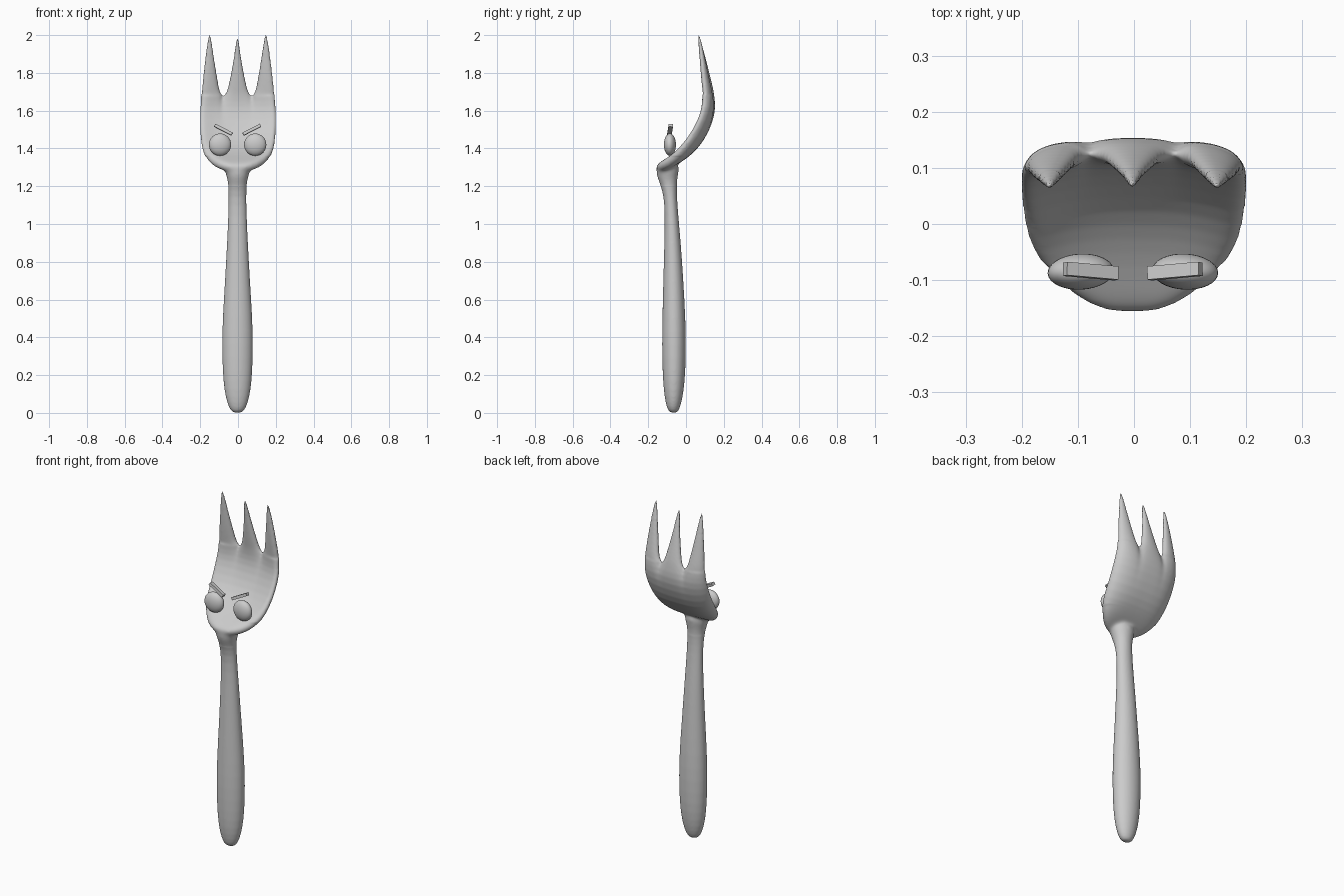
import bpy, bmesh, math
from mathutils import Vector

if "Cube" in bpy.data.objects:
    bpy.data.objects.remove(bpy.data.objects["Cube"])

metal = bpy.data.materials.new("grey metal")
metal.diffuse_color = (0.6, 0.6, 0.6, 1)
metal.use_nodes = True
metal.node_tree.nodes["Principled BSDF"].inputs["Base Color"].default_value = metal.diffuse_color


def finish(name, bm, angle=180):
    me = bpy.data.meshes.new(name)
    bm.to_mesh(me)
    bm.free()
    me.materials.append(metal)
    ob = bpy.data.objects.new(name, me)
    bpy.context.collection.objects.link(ob)
    bpy.ops.object.select_all(action='DESELECT')
    ob.select_set(True)
    bpy.context.view_layer.objects.active = ob
    bpy.ops.object.shade_smooth_by_angle(angle=math.radians(angle))
    return ob


def loft(bm, rings, cap_start=False, cap_end=False):
    rows = [[bm.verts.new(p) for p in r] for r in rings]
    n = len(rows[0])
    for a, b in zip(rows, rows[1:]):
        for i in range(n):
            j = (i + 1) % n
            bm.faces.new((a[i], a[j], b[j], b[i]))
    if cap_start:
        bm.faces.new(rows[0])
    if cap_end:
        bm.faces.new(rows[-1])


bm = bmesh.new()

# Handle and flared neck: z, half width, front y, back y
handle = [(0.0, .018, -.078, -.052), (.012, .037, -.096, -.038), (.05, .055, -.108, -.024),
          (.12, .071, -.119, -.011), (.22, .080, -.125, -.002), (.36, .083, -.128, .001),
          (.5, .080, -.126, -.002), (.7, .067, -.121, -.013), (.9, .056, -.115, -.027),
          (1.05, .049, -.112, -.041), (1.15, .047, -.118, -.048), (1.21, .05, -.137, -.047),
          (1.25, .058, -.156, -.043), (1.28, .07, -.159, -.037), (1.305, .065, -.148, -.035),
          (1.318, .04, -.12, -.05)]
rings = []
for z, w, f, b in handle:
    rings.append([(w * math.cos(t), (f + b) / 2 + (b - f) / 2 * math.sin(t), z)
                  for t in (k * math.tau / 20 for k in range(20))])
loft(bm, rings, True, True)

# Cupped head: half width, rim y, rim z, centre y, centre z, half thickness
head = [(.03, -.156, 1.288, -.158, 1.288, .012), (.085, -.142, 1.295, -.135, 1.302, .024),
        (.137, -.106, 1.317, -.085, 1.325, .028), (.175, -.062, 1.35, -.035, 1.355, .029),
        (.196, -.022, 1.40, .018, 1.395, .029), (.205, .032, 1.47, .072, 1.455, .028),
        (.208, .077, 1.56, .116, 1.545, .027), (.205, .095, 1.62, .132, 1.62, .026),
        (.198, .10, 1.68, .126, 1.68, .023)]
N, VALLEY = 8, .385      # columns per tine, valley position across the width
BOUNDS = [-1, -VALLEY, VALLEY, 1]


def section(columns, point):
    """Closed ring running along the front and returning along the back."""
    front = [point(c, -1) for c in columns]
    back = [point(c, 1) for c in columns]
    return front + back[::-1]


def lens(s, p):
    return math.sqrt(max(0, 1 - abs(s) ** p))


rings = []
for i, (w, ry, rz, cy, cz, th) in enumerate(head):
    a, b = head[max(i - 1, 0)], head[min(i + 1, len(head) - 1)]
    d = Vector((0, b[3] - a[3], b[4] - a[4])).normalized()
    normal = Vector((0, d.z, -d.y)) if i < len(head) - 1 else Vector((0, 1, 0))
    blend = (0, 0, 0, 0, 0, 0, .05, .25, 1)[i]

    def point(c, side):
        k = min(c // N, 2)
        u = (c - k * N) / N
        s = BOUNDS[k] + (BOUNDS[k + 1] - BOUNDS[k]) * u
        m = abs(s) ** 2.8
        t = th * (1 + .3 * m) * ((1 - blend) * lens(s, 5) + blend * lens(2 * u - 1, 2))
        return Vector((w * s, cy + (ry - cy) * m, cz + (rz - cz) * m)) + normal * t * side
    rings.append(section(range(3 * N + 1), point))
loft(bm, rings, True)

# Tines: z, outer-tine inner x, outer x, centre half width, mid y, rim y, half thickness
v = VALLEY * .198
tines = [(1.68, v, .198, v, .126, .10, .023), (1.70, .089, .196, .062, .124, .10, .023),
         (1.74, .098, .192, .051, .117, .096, .022), (1.80, .109, .185, .038, .106, .09, .019),
         (1.87, .121, .176, .025, .094, .084, .015), (1.94, .134, .164, .013, .081, .076, .010),
         (2.008, .145, .153, .004, .067, .066, .004)]
for k in (-1, 0, 1):
    rings = []
    for z, xi, xo, hc, cy, ry, th in tines:
        lo, hi = ((-xo, -xi), (-hc, hc), (xi, xo))[k + 1]
        zz = z if k else 1.68 + (z - 1.68) * .95

        def point(c, side):
            x = lo + (hi - lo) * c / N
            m = min(1, abs(x) / xo) ** 2.8
            t = th * lens(2 * c / N - 1, 2)
            return Vector((x, cy + (ry - cy) * m + side * t, zz))
        rings.append(section(range(N + 1), point))
    loft(bm, rings, False, True)

# Fuse handle, head and tines into one skin
bmesh.ops.remove_doubles(bm, verts=bm.verts, dist=0.0004)
bmesh.ops.recalc_face_normals(bm, faces=bm.faces)
rough = finish("rough_fork", bm)
sub = rough.modifiers.new("smooth", 'SUBSURF')
sub.levels = sub.render_levels = 1
fuse = rough.modifiers.new("fuse", 'REMESH')
fuse.mode = 'VOXEL'
fuse.voxel_size = .0055
graph = bpy.context.evaluated_depsgraph_get()
bm = bmesh.new()
bm.from_object(rough, graph)
bpy.data.objects.remove(rough)


def relax(lo, hi, count):
    verts = [v for v in bm.verts if lo < v.co.z < hi]
    for _ in range(count):
        bmesh.ops.smooth_vert(bm, verts=verts, factor=.5,
                              use_axis_x=True, use_axis_y=True, use_axis_z=True)


# Soft blend where the neck meets the bowl
relax(-1, 1.9, 4)
relax(1.2, 1.36, 25)
for vert in bm.verts:
    vert.co.x -= .003 * max(0, 1 - (vert.co.x / .2) ** 2)
finish("fork_body", bm)

# Eyes and slanted brows
for sx, side in ((-1, "left"), (1, "right")):
    bm = bmesh.new()
    bmesh.ops.create_uvsphere(bm, u_segments=32, v_segments=16, radius=1)
    eye = finish(side + "_eye", bm)
    eye.scale = (.059, .032, .059)
    eye.location = (sx * .093 - .002, -.085, 1.42)
    eye.rotation_euler = (0, 0, sx * math.radians(-3))
    bm = bmesh.new()
    bmesh.ops.create_cube(bm, size=1)
    brow = finish(side + "_brow", bm, 30)
    brow.scale = (.103, .024, .016)
    brow.location = (sx * .075 - .002, -.084, 1.499)
    brow.rotation_euler = (math.radians(-8), sx * math.radians(-27), sx * math.radians(5))
